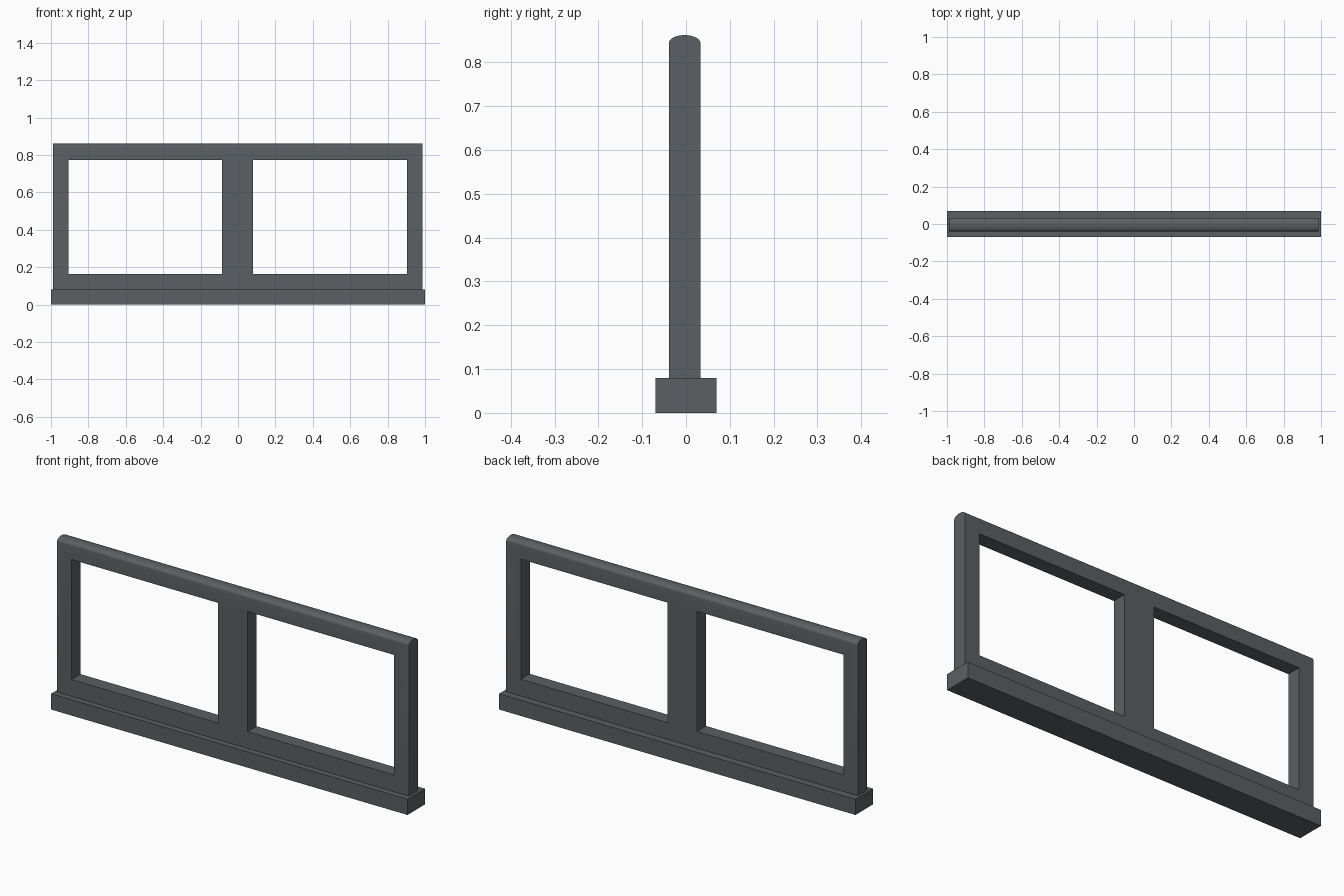
import bpy, bmesh, math

if "Cube" in bpy.data.objects:
    bpy.data.objects.remove(bpy.data.objects["Cube"])

GREY = (0.105, 0.115, 0.122, 1.0)
mat = bpy.data.materials.new("dark_grey")
mat.use_nodes = True
mat.diffuse_color = GREY
mat.node_tree.nodes["Principled BSDF"].inputs["Base Color"].default_value = GREY


def prism(name, profile, x0, x1):
    """Extrude a (y, z) profile along x."""
    bm = bmesh.new()
    face = bm.faces.new([bm.verts.new((x0, y, z)) for y, z in profile])
    ext = bmesh.ops.extrude_face_region(bm, geom=[face])
    verts = [v for v in ext["geom"] if isinstance(v, bmesh.types.BMVert)]
    bmesh.ops.translate(bm, verts=verts, vec=(x1 - x0, 0, 0))
    bmesh.ops.recalc_face_normals(bm, faces=bm.faces)
    mesh = bpy.data.meshes.new(name)
    bm.to_mesh(mesh)
    bm.free()
    mesh.materials.append(mat)
    obj = bpy.data.objects.new(name, mesh)
    bpy.context.collection.objects.link(obj)
    return obj


def rect(y0, y1, z0, z1):
    return [(y0, z0), (y1, z0), (y1, z1), (y0, z1)]


# Plinth along the bottom
prism("base_plinth", rect(-0.07, 0.07, 0, 0.08), -1, 1)

# Upright panel with a shallow rounded top edge
BACK, FRONT, SHOULDER, CROWN, STEPS = 0.033, -0.039, 0.844, 0.018, 16
mid, half = (BACK + FRONT) / 2, (BACK - FRONT) / 2
arc = [(mid + half * math.cos(math.pi * i / STEPS),
        SHOULDER + CROWN * math.sin(math.pi * i / STEPS)) for i in range(STEPS + 1)]
frame = prism("window_frame", [(FRONT, 0.08), (BACK, 0.08)] + arc, -0.988, 0.986)

# Two rectangular openings
for side, x0, x1 in (("right", -0.907, -0.085), ("left", 0.081, 0.904)):
    cutter = prism(side + "_opening", rect(-0.2, 0.2, 0.165, 0.774), x0, x1)
    cutter.hide_render = True
    cut = frame.modifiers.new(side + "_opening", "BOOLEAN")
    cut.operation, cut.solver, cut.object = "DIFFERENCE", "EXACT", cutter
    bpy.context.view_layer.objects.active = frame
    bpy.ops.object.modifier_apply(modifier=cut.name)
    bpy.data.objects.remove(cutter)

# Smooth the rounded top, keep the corners sharp
bpy.ops.object.select_all(action="DESELECT")
frame.select_set(True)
bpy.context.view_layer.objects.active = frame
bpy.ops.object.shade_smooth_by_angle(angle=math.radians(35))
